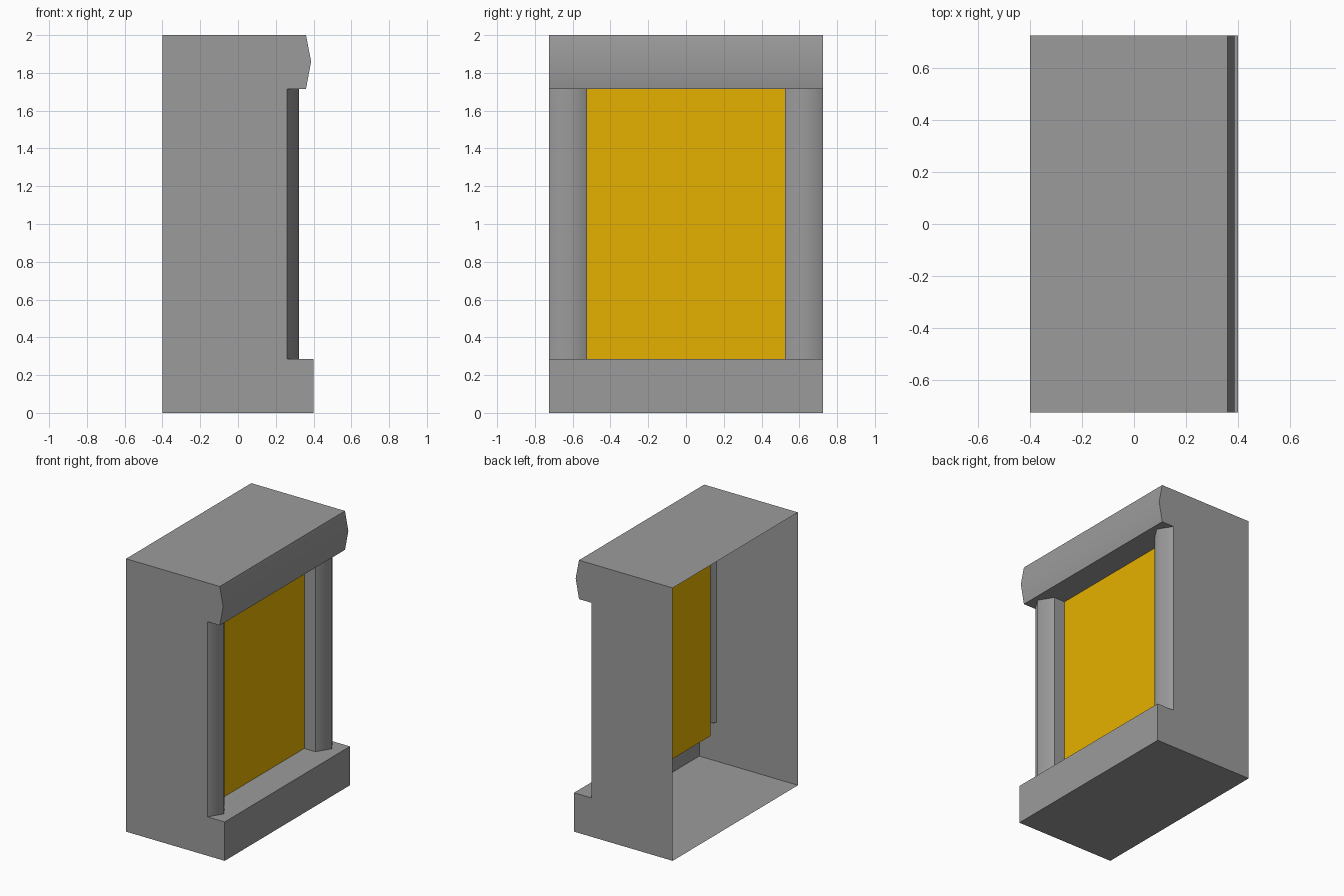
import bpy

if "Cube" in bpy.data.objects:
    bpy.data.objects.remove(bpy.data.objects["Cube"])

HALF_W = 0.725                # half width along y
BACK, FACE, INSET = -0.40, 0.26, 0.17
BASE_Z, HEAD_Z, TOP_Z = 0.285, 1.715, 2.0


def material(name, colour):
    mat = bpy.data.materials.new(name)
    mat.diffuse_color = (*colour, 1)
    mat.use_nodes = True
    mat.node_tree.nodes["Principled BSDF"].inputs["Base Color"].default_value = mat.diffuse_color
    return mat


STONE = material("dark_grey", (0.33, 0.33, 0.33))
AMBER = material("amber", (0.79, 0.44, 0.0))


def make(name, verts, faces, smooth=False, mat=STONE):
    mesh = bpy.data.meshes.new(name)
    mesh.from_pydata(verts, [], faces)
    mesh.polygons.foreach_set("use_smooth", [smooth] * len(faces))
    mesh.materials.append(mat)
    obj = bpy.data.objects.new(name, mesh)
    bpy.context.collection.objects.link(obj)
    return obj


def ribbon(name, points, sweep, smooth=False, mat=STONE):
    """Sweep an open chain of points along a vector to make a thin sheet."""
    n = len(points)
    far = [tuple(a + b for a, b in zip(p, sweep)) for p in points]
    faces = [(i, i + 1, n + i + 1, n + i) for i in range(n - 1)]
    return make(name, list(points) + far, faces, smooth, mat)


def across(name, profile, smooth=False):
    """Sweep an (x, z) profile over the full width."""
    return ribbon(name, [(x, -HALF_W, z) for x, z in profile],
                  (0, 2 * HALF_W, 0), smooth)


def upright(name, plan, smooth=False, mat=STONE):
    """Raise an (x, y) plan line from the ledge to the header."""
    return ribbon(name, [(x, y, BASE_Z) for x, y in plan],
                  (0, 0, HEAD_Z - BASE_Z), smooth, mat)


# Header with a gently pointed front, and plinth; the back stays open
header = [(0.36, TOP_Z), (0.387, 1.86), (0.36, HEAD_Z)]
base = [(0.40, BASE_Z), (0.40, 0), (BACK, 0)]
across("top_board", [(BACK, TOP_Z), header[0]])
across("header_front", header, smooth=True)
across("base", base)

# Side walls share the full silhouette
outline = ([(BACK, TOP_Z)] + header + [(FACE, HEAD_Z), (FACE, BASE_Z)] + base)
for name, side in (("side_wall_near", -1), ("side_wall_far", 1)):
    order = tuple(range(len(outline)))
    make(name, [(x, side * HALF_W, z) for x, z in outline],
         [order if side < 0 else order[::-1]])

# Ridged pilasters with returns to the inset panel
pilaster = [(FACE, -HALF_W), (0.323, -0.625), (FACE, -0.525)]
recess = [(FACE, -0.525), (INSET, -0.525)]


def mirrored(plan):
    return [(x, -y) for x, y in reversed(plan)]


for tag, flip in (("near", lambda p: p), ("far", mirrored)):
    upright("pilaster_" + tag, flip(pilaster), smooth=True)
    upright("recess_side_" + tag, flip(recess))

# Coloured panel
upright("panel", [(INSET, -0.525), (INSET, 0.525)], mat=AMBER)

# Ledge and soffit follow the plan of the pilasters and recess
inner = pilaster + recess[1:]
inner = inner + mirrored(inner)
for name, z, front, up in (("ledge", BASE_Z, 0.40, True),
                           ("soffit", HEAD_Z, 0.36, False)):
    plan = [(front, HALF_W)] + inner[::-1] + [(front, -HALF_W)]
    order = tuple(range(len(plan)))
    make(name, [(x, y, z) for x, y in plan], [order if up else order[::-1]])
